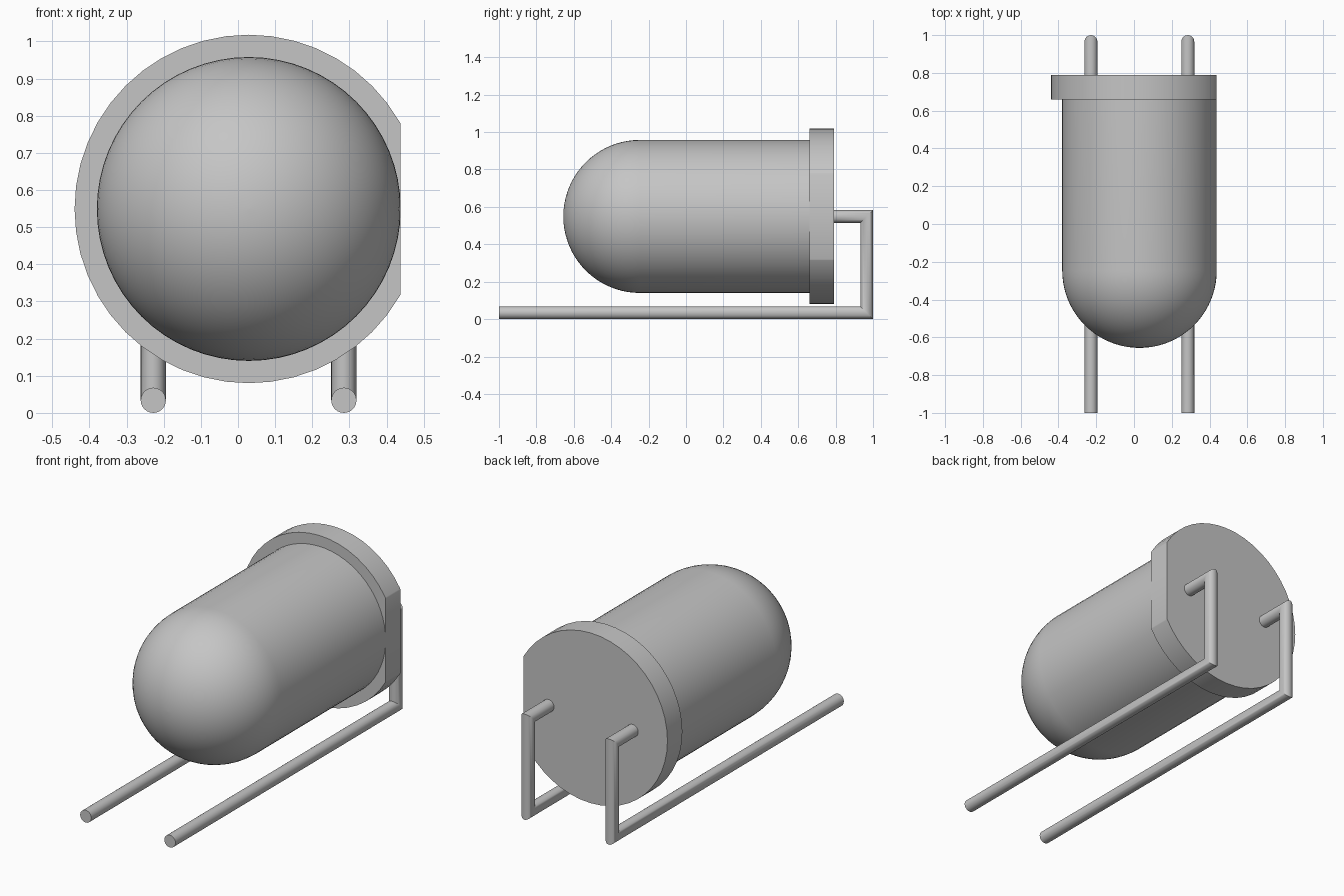
import bpy, bmesh
from math import cos, sin, pi, radians
from mathutils import Vector

cube = bpy.data.objects.get("Cube")
if cube:
    bpy.data.objects.remove(cube, do_unlink=True)

AXIS_X, AXIS_Z = 0.029, 0.549      # bulb axis, running along y
BODY_R, FLANGE_R = 0.409, 0.469
FLANGE_FRONT, FLANGE_BACK = 0.66, 0.79
NOSE_Y = -0.656
LEAD_R = 0.034

grey = bpy.data.materials.new("plain grey")
grey.use_nodes = True
colour = (0.56, 0.56, 0.56, 1)
grey.diffuse_color = colour
grey.node_tree.nodes["Principled BSDF"].inputs["Base Color"].default_value = colour


def finish(name, bm):
    bmesh.ops.recalc_face_normals(bm, faces=bm.faces)
    mesh = bpy.data.meshes.new(name)
    bm.to_mesh(mesh)
    bm.free()
    obj = bpy.data.objects.new(name, mesh)
    bpy.context.collection.objects.link(obj)
    mesh.materials.append(grey)
    bpy.ops.object.select_all(action="DESELECT")
    obj.select_set(True)
    bpy.context.view_layer.objects.active = obj
    bpy.ops.object.shade_smooth_by_angle(angle=radians(35))
    return obj


def loft(sections, sides):
    """Skin elliptical rings, each given as centre, side vector, up vector; cap both ends."""
    bm = bmesh.new()
    rings = []
    for centre, side, up in sections:
        angles = [2 * pi * i / sides for i in range(sides)]
        rings.append([bm.verts.new(centre + side * cos(a) + up * sin(a)) for a in angles])
    for a, b in zip(rings, rings[1:]):
        for i in range(sides):
            j = (i + 1) % sides
            bm.faces.new((a[i], a[j], b[j], b[i]))
    bm.faces.new(rings[0])
    bm.faces.new(rings[-1])
    return bm


def disc(y, r):
    return Vector((AXIS_X, y, AXIS_Z)), Vector((r, 0, 0)), Vector((0, 0, r))


# Bulb: round nose running into a straight barrel
steps = 20
dome = [pi / 2 * (i + 0.1) / (steps + 0.1) for i in range(steps + 1)]
profile = [(NOSE_Y + BODY_R * (1 - cos(t)), BODY_R * sin(t)) for t in dome]
profile.append((FLANGE_FRONT + 0.01, BODY_R))
finish("bulb_body", loft([disc(y, r) for y, r in profile], 64))

# Base flange with one side cut flat
bm = loft([disc(FLANGE_FRONT, FLANGE_R), disc(FLANGE_BACK, FLANGE_R)], 48)
cut = bmesh.ops.bisect_plane(bm, geom=bm.verts[:] + bm.edges[:] + bm.faces[:],
                             plane_co=(AXIS_X + BODY_R, 0, 0), plane_no=(1, 0, 0),
                             clear_outer=True)
rim = [e for e in cut["geom_cut"] if isinstance(e, bmesh.types.BMEdge)]
bmesh.ops.contextual_create(bm, geom=rim)
finish("base_flange", bm)

# Wire leads with mitred corners: y, z of the centre, then the ring's up direction
path = [(FLANGE_BACK - 0.02, AXIS_Z, 0, 1),
        (1 - LEAD_R, AXIS_Z, 1, 1),
        (1 - LEAD_R, LEAD_R, 1, -1),
        (-1, LEAD_R, 0, -1)]
for name, x in (("right_lead", -0.228), ("left_lead", 0.285)):
    sections = [(Vector((x, y, z)), Vector((LEAD_R, 0, 0)), Vector((0, uy, uz)) * LEAD_R)
                for y, z, uy, uz in path]
    finish(name, loft(sections, 24))
